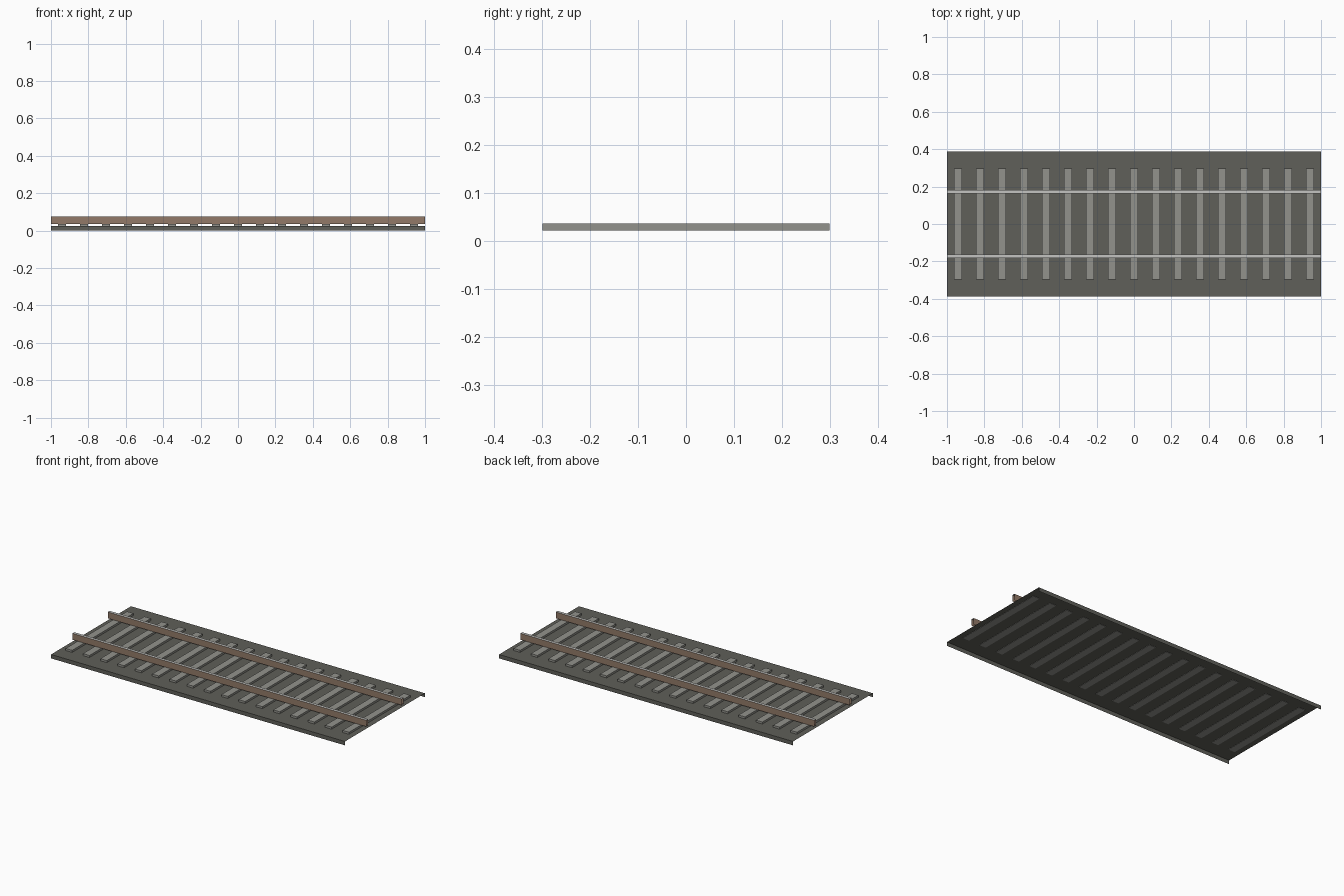
import bpy, bmesh

if "Cube" in bpy.data.objects:
    bpy.data.objects.remove(bpy.data.objects["Cube"])


def material(name, rgb):
    m = bpy.data.materials.new(name)
    m.diffuse_color = (*rgb, 1)
    m.use_nodes = True
    m.node_tree.nodes["Principled BSDF"].inputs["Base Color"].default_value = m.diffuse_color
    return m


BALLAST = material("dark ballast grey", (0.115, 0.115, 0.10))
CONCRETE = material("concrete grey", (0.29, 0.29, 0.265))
RUST = material("rusty steel", (0.29, 0.195, 0.14))
STEEL = material("polished steel", (0.56, 0.56, 0.54))


def finish(name, bm, mats):
    bm.normal_update()
    me = bpy.data.meshes.new(name)
    bm.to_mesh(me)
    bm.free()
    for m in mats:
        me.materials.append(m)
    ob = bpy.data.objects.new(name, me)
    bpy.context.collection.objects.link(ob)
    return ob


def channel(name, y, half_width, z0, z1, mats, top_index=0):
    """Upside-down U profile run along x, open at the ends and below."""
    bm = bmesh.new()
    profile = [(y - half_width, z0), (y - half_width, z1),
               (y + half_width, z1), (y + half_width, z0)]
    a = [bm.verts.new((-1, py, pz)) for py, pz in profile]
    b = [bm.verts.new((1, py, pz)) for py, pz in profile]
    for i in range(3):
        f = bm.faces.new((a[i], b[i], b[i + 1], a[i + 1]))
        f.material_index = top_index if i == 1 else 0
    return finish(name, bm, mats)


# Ballast bed: flat top with short side skirts
channel("ballast_bed", 0, 0.388, 0, 0.024, [BALLAST])

# Two rails: rusty sides, polished running surface
for side, y in (("left", 0.172), ("right", -0.172)):
    channel(f"{side}_rail", y, 0.009, 0.036, 0.075, [RUST, STEEL], 1)

# Seventeen sleepers, bedded slightly into the ballast
for i in range(17):
    bm = bmesh.new()
    bmesh.ops.create_cube(bm, size=1)
    bmesh.ops.scale(bm, vec=(0.044, 0.596, 0.0145), verts=bm.verts)
    ob = finish(f"sleeper_{i + 1}", bm, [CONCRETE])
    ob.location = ((i - 8) * 0.1177, 0, 0.0293)
